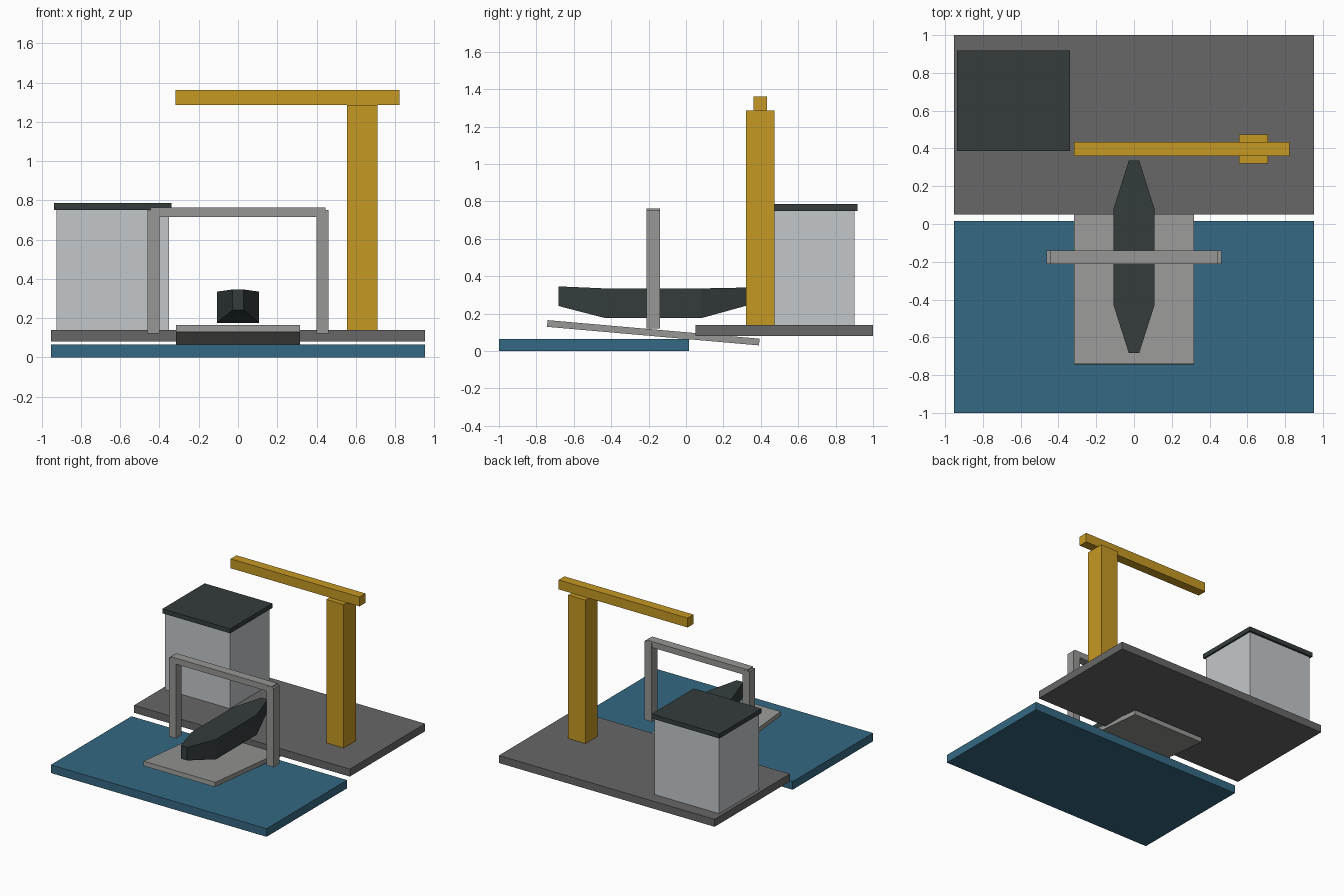
import bpy
import bmesh
from math import radians

cube = bpy.data.objects.get("Cube")
if cube:
    bpy.data.objects.remove(cube, do_unlink=True)


def material(name, rgb):
    mat = bpy.data.materials.new(name)
    mat.use_nodes = True
    mat.diffuse_color = (*rgb, 1)
    mat.node_tree.nodes["Principled BSDF"].inputs["Base Color"].default_value = (*rgb, 1)
    return mat


water_blue = material("water blue", (0.035, 0.14, 0.225))
concrete = material("dark concrete", (0.135, 0.135, 0.135))
steel = material("steel grey", (0.31, 0.31, 0.30))
wall_grey = material("pale wall grey", (0.55, 0.575, 0.595))
charcoal = material("charcoal", (0.035, 0.046, 0.046))
yellow = material("crane yellow", (0.56, 0.315, 0.017))


def finish(name, bm, mat):
    bmesh.ops.recalc_face_normals(bm, faces=bm.faces[:])
    mesh = bpy.data.meshes.new(name)
    bm.to_mesh(mesh)
    bm.free()
    mesh.materials.append(mat)
    obj = bpy.data.objects.new(name, mesh)
    bpy.context.collection.objects.link(obj)
    return obj


def box(name, mat, x, y, z):
    """Box from (min, max) pairs, with its origin at the centre."""
    bm = bmesh.new()
    bmesh.ops.create_cube(bm, size=1)
    bmesh.ops.scale(bm, vec=[b - a for a, b in (x, y, z)], verts=bm.verts[:])
    obj = finish(name, bm, mat)
    obj.location = [(a + b) / 2 for a, b in (x, y, z)]
    return obj


# Ground slabs
box("water", water_blue, (-0.953, 0.953), (-1, 0.016), (0, 0.065))
box("quay", concrete, (-0.953, 0.953), (0.05, 1), (0.08, 0.14))

# Sloping slipway
slipway = box("slipway", steel, (-0.317, 0.317), (-0.744, 0.394), (0.08, 0.116))
slipway.rotation_euler.x = radians(-5)

# Shed with overhanging roof
box("shed_walls", wall_grey, (-0.925, -0.352), (0.4, 0.902), (0.14, 0.75))
box("shed_roof", charcoal, (-0.938, -0.339), (0.386, 0.918), (0.75, 0.786))

# Crane
box("crane_mast", yellow, (0.556, 0.71), (0.32, 0.474), (0.14, 1.286))
box("crane_jib", yellow, (-0.318, 0.822), (0.36, 0.434), (1.286, 1.361))

# Gantry over the slipway
for side, x in (("right", (-0.462, -0.4)), ("left", (0.4, 0.462))):
    box("gantry_post_" + side, steel, x, (-0.211, -0.139), (0.122, 0.752))
box("gantry_beam", steel, (-0.446, 0.446), (-0.2105, -0.1395), (0.715, 0.763))

# Boat hull lofted through rectangular stations: y, half width, bottom, top
stations = [(-0.682, 0.028, 0.241, 0.346), (-0.431, 0.108, 0.176, 0.335),
            (0.081, 0.108, 0.176, 0.335), (0.335, 0.028, 0.246, 0.34)]
bm = bmesh.new()
rings = [[bm.verts.new(p) for p in ((-w, y, b), (w, y, b), (w, y, t), (-w, y, t))]
         for y, w, b, t in stations]
for near, far in zip(rings, rings[1:]):
    for i in range(4):
        j = (i + 1) % 4
        bm.faces.new((near[i], near[j], far[j], far[i]))
bm.faces.new(rings[0])
bm.faces.new(rings[-1])
finish("boat_hull", bm, charcoal)
